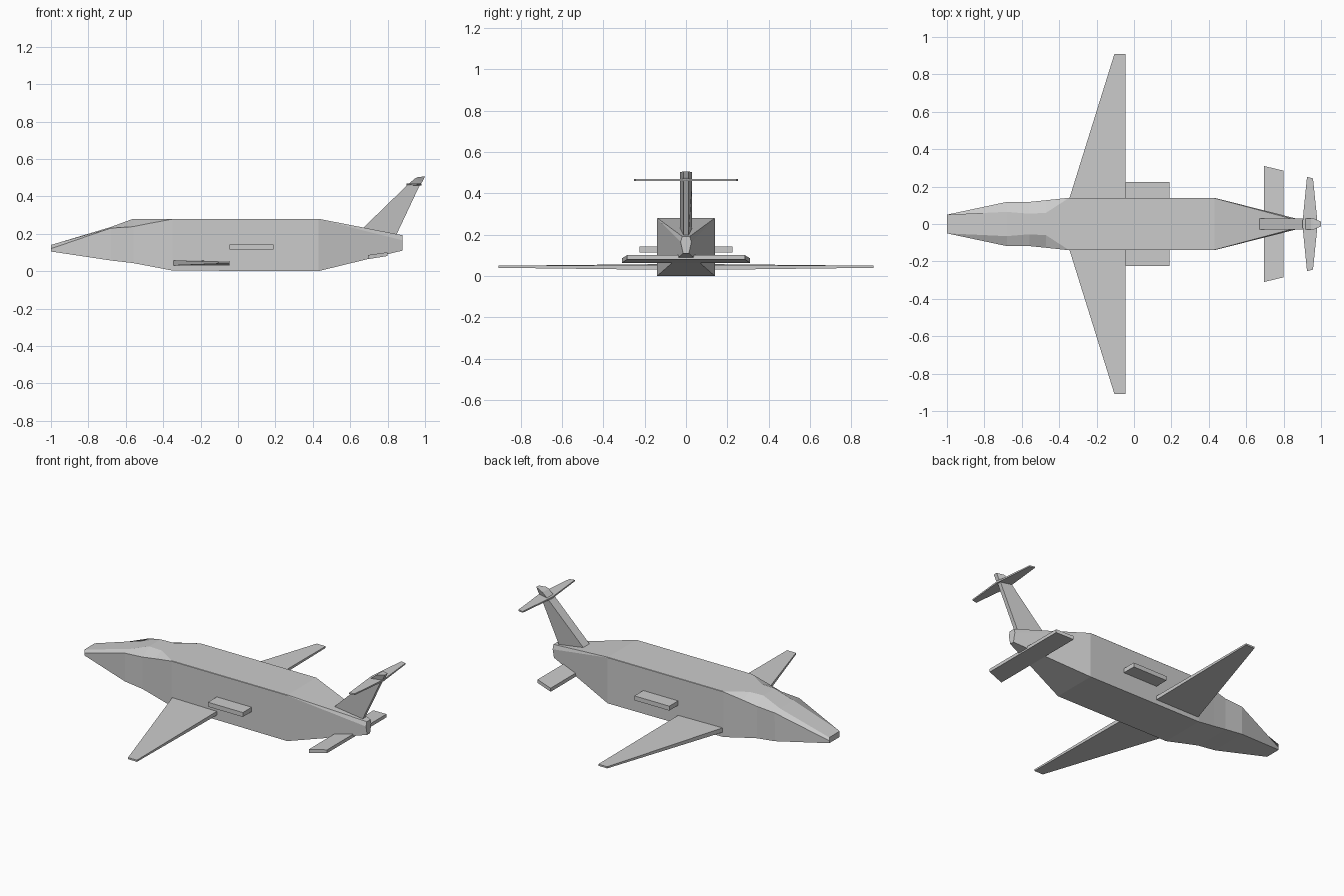
import bpy

if "Cube" in bpy.data.objects:
    bpy.data.objects.remove(bpy.data.objects["Cube"])

def make(name, verts, faces):
    me = bpy.data.meshes.new(name)
    me.from_pydata(verts, [], faces)
    ob = bpy.data.objects.new(name, me)
    bpy.context.collection.objects.link(ob)
    return ob

def loft(name, rings):
    """Skin a list of equal-length rings and cap both ends, normals outward."""
    n = len(rings[0])
    verts = [v for r in rings for v in r]
    faces = [(k*n + i, k*n + (i+1) % n, (k+1)*n + (i+1) % n, (k+1)*n + i)
             for k in range(len(rings)-1) for i in range(n)]
    faces += [tuple(range(n))[::-1], tuple(range((len(rings)-1)*n, len(rings)*n))]
    ob = make(name, verts, faces)
    import bmesh
    bm = bmesh.new()
    bm.from_mesh(ob.data)
    bmesh.ops.recalc_face_normals(bm, faces=bm.faces[:])
    bm.to_mesh(ob.data)
    bm.free()
    return ob

def wing_pair(name, root, tip):
    """root/tip: (y lead, y trail, profile lead x, trail x, (z bottom, top) lead, trail)."""
    for side, s in (("left", 1), ("right", -1)):
        rings = []
        for yl, yt, xl, xt, zl, zt in (root, tip):
            rings.append([(xl, s*yl, zl[0]), (xt, s*yt, zt[0]),
                          (xt, s*yt, zt[1]), (xl, s*yl, zl[1])])
        loft(f"{name}_{side}", rings)

# Fuselage stations: x, bottom half width, bottom z, shoulder half width, shoulder z, top half width, top z
stations = [
    (-1.00, .050, .105, .050, .120, .050, .140),
    (-0.68, .116, .057, .118, .230, .065, .236),
    (-0.56, .117, .043, .118, .238, .055, .280),
    (-0.47, .126, .026, .127, .256, .060, .280),
    (-0.35, .140, .003, .140, .278, .138, .280),
    (0.43, .140, .000, .140, .278, .138, .280),
    (0.88, .014, .110, .026, .165, .018, .192),
]
loft("fuselage", [[(x, -bw, bz), (x, bw, bz), (x, sw, sz), (x, tw, tz),
                   (x, -tw, tz), (x, -sw, sz)]
                  for x, bw, bz, sw, sz, tw, tz in stations])

# Main wings
wing_pair("main_wing",
          (.10, .10, -.357, -.045, (.030, .058), (.030, .054)),
          (.908, .908, -.105, -.045, (.040, .050), (.040, .050)))

# Side pods
wing_pair("side_pod",
          (.10, .10, -.045, .19, (.115, .142), (.115, .142)),
          (.225, .225, -.045, .19, (.115, .142), (.115, .142)))

# Lower stabilizer, tilted nose down
wing_pair("lower_stabilizer",
          (0, 0, .695, .80, (.064, .086), (.081, .101)),
          (.31, .285, .695, .80, (.064, .086), (.081, .101)))

# Swept fin: leading edge wide, trailing edge narrow
fin = [(.66, .222, .84, .18), (.90, .455, .972, .46), (.945, .495, .985, .477), (.96, .502, 1.0, .507)]
loft("tail_fin", [[(xl, -.03, zl), (xt, -.012, zt), (xt, .012, zt), (xl, .03, zl)]
                  for xl, zl, xt, zt in fin])

# High tailplane near the fin top
wing_pair("high_tailplane",
          (0, 0, .90, .982, (.459, .469), (.459, .469)),
          (.252, .244, .925, .957, (.461, .469), (.461, .469)))
